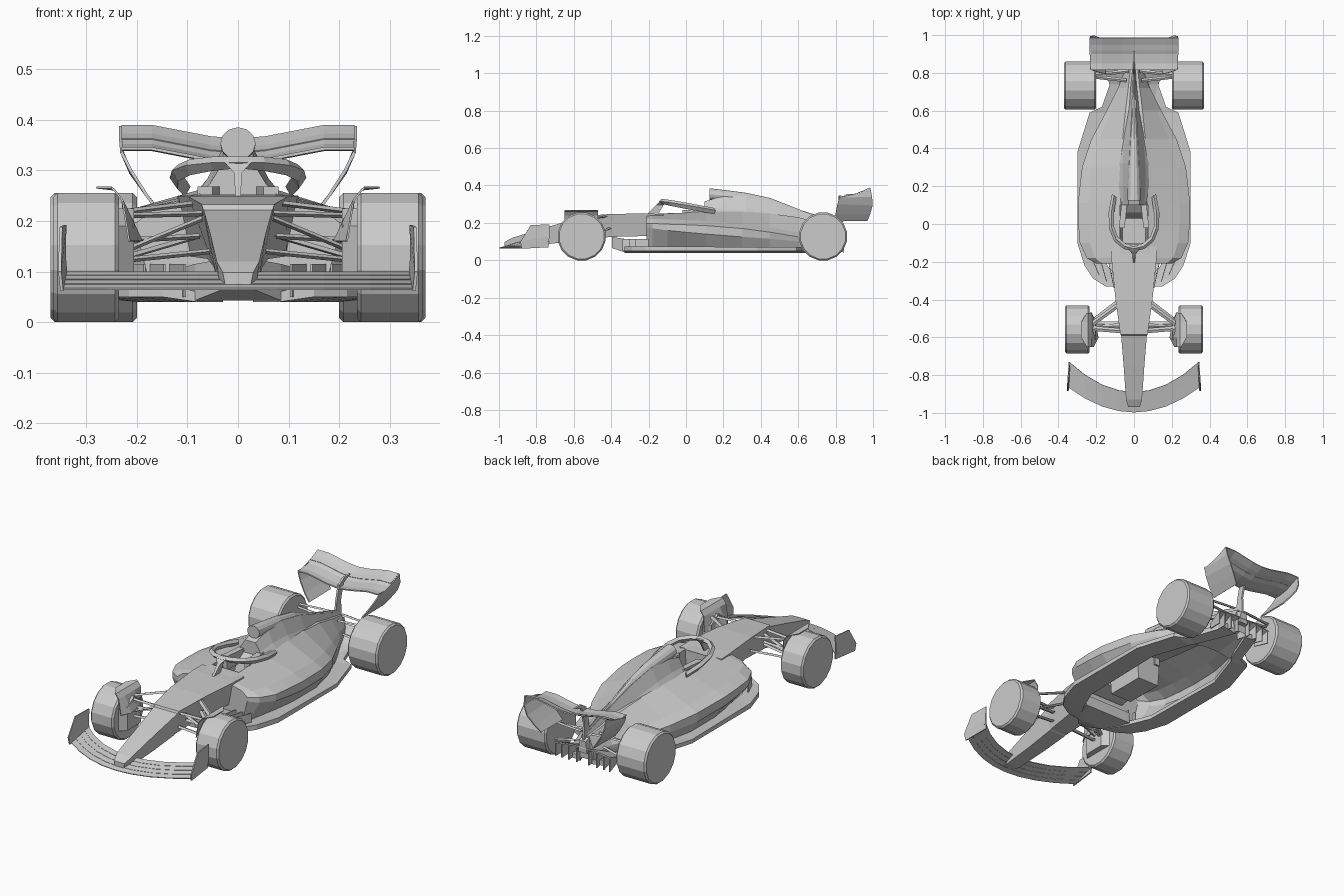
import bpy, bmesh, math
from mathutils import Vector

if "Cube" in bpy.data.objects:
    bpy.data.objects.remove(bpy.data.objects["Cube"])

GREY = bpy.data.materials.new("plain grey")
GREY.diffuse_color = (0.6, 0.6, 0.6, 1)
GREY.use_nodes = True
GREY.node_tree.nodes["Principled BSDF"].inputs["Base Color"].default_value = GREY.diffuse_color


def finish(name, bm, mirror=False, thick=0):
    bmesh.ops.recalc_face_normals(bm, faces=bm.faces[:])
    me = bpy.data.meshes.new(name)
    bm.to_mesh(me)
    bm.free()
    me.materials.append(GREY)
    ob = bpy.data.objects.new(name, me)
    bpy.context.collection.objects.link(ob)
    if thick:
        m = ob.modifiers.new("thickness", 'SOLIDIFY')
        m.thickness, m.offset = thick, 0
    if mirror:
        ob.modifiers.new("both sides", 'MIRROR').use_clip = False
    return ob


def loft(name, rows, ring=True, caps=(True, True), skip=(), **kw):
    """Skin a list of equal-length point rows."""
    bm = bmesh.new()
    vs = [[bm.verts.new(p) for p in r] for r in rows]
    n = len(rows[0])
    for i in range(len(rows) - 1):
        for j in range(n if ring else n - 1):
            if (i, j) not in skip:
                k = (j + 1) % n
                bm.faces.new((vs[i][j], vs[i][k], vs[i + 1][k], vs[i + 1][j]))
    if caps[0]:
        bm.faces.new(vs[0])
    if caps[1]:
        bm.faces.new(vs[-1])
    return finish(name, bm, **kw)


def sheet(name, rows, thick=0.006, mirror=False):
    return loft(name, rows, ring=False, caps=(False, False), thick=thick, mirror=mirror)


def rod(name, a, b, w=0.012, h=0.006, mirror=True):
    """Flat bladed strut between two points."""
    a, b = Vector(a), Vector(b)
    d = (b - a).normalized()
    side = d.cross(Vector((0, 0, 1))).normalized()
    up = side.cross(d)
    rows = [[p + side * w / 2, p + up * h / 2, p - side * w / 2, p - up * h / 2] for p in (a, b)]
    return loft(name, rows, mirror=mirror)


def wheel(name, y, x0, x1, r=0.1275):
    c, n = 0.008, 16
    rows = []
    for x, rr in ((x0, r - c), (x0 + c, r), (x1 - c, r), (x1, r - c)):
        rr /= math.cos(math.pi / n)
        rows.append([(x, y + rr * math.cos((k + .5) * math.tau / n),
                      r + rr * math.sin((k + .5) * math.tau / n)) for k in range(n)])
    loft(name, rows, mirror=True)


# Wheels
wheel("front_wheel", -0.558, 0.235, 0.365)
wheel("rear_wheel", 0.733, 0.2, 0.37)

# Nose and front chassis: y, top half width, bottom half width, top z, bottom z
nose = [(-0.97, .03, .025, .098, .072), (-0.93, .042, .036, .12, .07), (-0.75, .055, .042, .175, .085),
        (-0.59, .068, .047, .222, .105), (-0.585, .072, .047, .233, .108), (-0.4, .098, .06, .248, .125),
        (-0.2, .118, .095, .25, .13), (-0.12, .12, .1, .247, .15)]
loft("nose", [[(-t, y, zt), (t, y, zt), (b, y, zb), (-b, y, zb)] for y, t, b, zt, zb in nose])

# Side pod shell, open below: y, inner w, inner z, outer w, shoulder z, mid z, bottom w
pods = [(-0.21, .075, .245, .2, .222, .175, .17), (-0.18, .075, .248, .25, .222, .17, .19),
        (-0.1, .075, .25, .287, .218, .16, .2), (0.0, .075, .255, .295, .215, .15, .22),
        (0.11, .075, .262, .297, .21, .14, .235), (0.3, .075, .262, .275, .195, .125, .235),
        (0.45, .06, .25, .225, .175, .115, .2), (0.6, .045, .23, .145, .15, .1, .14),
        (0.72, .03, .2, .085, .14, .1, .08), (0.82, .02, .18, .045, .13, .1, .04)]
rows = []
for y, wi, zi, wo, zs, zm, wb in pods:
    half = [(wi, zi), (wi + (wo - wi) * .75, zs), (wo, zs - .025), (wo, zm), (wb, .06)]
    rows.append([(-x, y, z) for x, z in half[::-1]] + [(0, y, zi)] + [(x, y, z) for x, z in half])
loft("side_pods", rows, ring=False, skip={(i, j) for i in (2, 3) for j in (4, 5)})

# Cockpit tub, seat and headrest
tub = [[(s * w, y, z) for s, y in ((-1, -.1), (1, -.1), (1, .11), (-1, .11))]
       for w, z in ((.062, .09), (.075, .252))]
loft("cockpit_tub", tub, caps=(True, False))
loft("seat", [[(-.05, y, .1), (.05, y, .1), (.05, y, z), (-.05, y, z)] for y, z in ((.03, .13), (.06, .22), (.1, .25))])
loft("headrest", [[(x, y, .2), (x, y, .268), (x + .03, y, .268), (x + .03, y, .2)]
                  for x, y in ((.05, -.02), (.042, .05), (.035, .12))], mirror=True)

# Floor edge strip: y, inner w, outer w, top z
floor = [(-0.33, .08, .15, .075), (-0.29, .1, .215, .075), (-0.22, .14, .262, .075), (-0.1, .19, .3, .075),
         (0.38, .2, .3, .07), (0.59, .13, .235, .07), (0.62, .11, .17, .07), (0.82, .03, .1, .08)]
loft("floor_edge", [[(a, y, .06), (b, y, z), (b, y, .05), (a, y, .04)] for y, a, b, z in floor], mirror=True)
loft("front_splitter", [[(-w, y, zb), (w, y, zb), (w, y, z), (-w, y, z)]
                        for y, w, zb, z in ((-.395, .03, .065, .125), (-.33, .085, .043, .115), (-.2, .14, .043, .1))])
for i, x in enumerate((.135, .175, .215)):
    sheet(f"floor_fence_{i + 1}", [[(x - .03, -.34 + i * .035, z), (x, -.2, z)] for z in (.05, .115)], .004, True)

# Engine cover and air intake
cover = [(.1, .09, .24, .03, .315), (.2, .1, .235, .03, .345), (.32, .105, .225, .026, .345),
         (.48, .085, .2, .018, .31), (.63, .055, .17, .01, .258), (.82, .025, .13, .005, .19)]
loft("engine_cover", [[(-b, y, zb), (-(b + t) * .46, y, zb + (zt - zb) * .45), (-t, y, zt), (t, y, zt),
                       ((b + t) * .46, y, zb + (zt - zb) * .45), (b, y, zb)] for y, b, zb, t, zt in cover])
intake = [(.125, .035, .353, .032), (.22, .033, .343, .031), (.32, .028, .332, .029),
          (.45, .02, .308, .025), (.62, .01, .248, .018), (.8, .004, .2, .01)]
loft("air_intake", [[(w * math.cos(k * math.tau / 12), y, z + h * math.sin(k * math.tau / 12)) for k in range(12)]
                    for y, w, z, h in intake])

# Halo hoop and its centre pillar
path = [(.105, .15, .268), (.12, .06, .285), (.118, -.02, .3), (.095, -.08, .31), (.05, -.118, .315), (0, -.13, .316)]
path += [(-x, y, z) for x, y, z in path[-2::-1]]
rows = []
for x, y, z in path:
    d = Vector((x, y - .06, 0)).normalized() * .015
    c = Vector((x, y, z))
    rows.append([c + d, c + Vector((0, 0, .012)), c - d, c - Vector((0, 0, .012 + abs(x) * .08))])
loft("halo_hoop", rows)
loft("halo_pillar", [[(-w, y - l, z), (w, y - l, z), (w * .6, y + l, z), (-w * .6, y + l, z)]
                     for y, z, w, l in ((-.18, .245, .005, .03), (-.14, .295, .008, .02), (-.12, .32, .03, .015))])

# Front wing: four elements bent along the span
span = [-.345, -.26, -.17, -.08, 0, .08, .17, .26, .345]
lead = lambda x: -.997 + 1.1 * x * x
trail = lambda x: -.89 + 1.35 * x * x
for i in range(4):
    rows = []
    for f, dz in ((i / 4, 0), ((i + 1.02) / 4, .007)):
        rows.append([(x, lead(x) + (trail(x) - lead(x)) * f, .066 + .0085 * i + dz) for x in span])
    sheet(f"front_wing_element_{i + 1}", rows, .004)
sheet("front_wing_endplate", [[(.348, -.88, .062), (.338, -.735, .07)], [(.352, -.885, .1), (.343, -.73, .13)],
                              [(.35, -.83, .188), (.342, -.73, .192)]], .006, True)

# Front suspension arms, brake ducts and wheel winglets
for i, (a, b) in enumerate((((.085, -.43, .235), (.25, -.55, .215)), ((.07, -.565, .215), (.25, -.55, .21)),
                            ((.08, -.41, .17), (.25, -.54, .12)), ((.055, -.56, .14), (.25, -.55, .12)),
                            ((.07, -.54, .205), (.25, -.545, .13)), ((.075, -.53, .17), (.25, -.53, .16)))):
    rod(f"front_arm_{i + 1}", a, b, .026, .011)
loft("front_brake_duct", [[(x, y, z) for y, z in ((-.555 - l, .07), (-.555 + l, .07), (-.555 + l, .19), (-.555, .225), (-.555 - l, .19))]
                          for x, l in ((.205, .055), (.245, .095))], mirror=True)
sheet("wheel_winglet", [[(a, y0, .16), (.228, y0, .24), (.245, y0, .262), (b, y0, .266)]
                        for y0, a, b in ((-.65, .215, .25), (-.6, .19, .28), (-.52, .205, .28), (-.47, .225, .25))], .004, True)

# Rear suspension arms and gearbox
for i, (a, b) in enumerate((((.04, .76, .18), (.215, .78, .18)), ((.03, .81, .19), (.215, .79, .19)),
                            ((.04, .76, .12), (.215, .78, .09)))):
    rod(f"rear_arm_{i + 1}", a, b, .02, .01)
loft("gearbox", [[(-w, y, .1), (w, y, .1), (w * .7, y, z), (-w * .7, y, z)]
                 for y, w, z in ((.7, .05, .19), (.8, .032, .18), (.845, .025, .16))])

# Diffuser with fins
sheet("diffuser_ramp", [[(-w, y, z - .012), (-w * .4, y, z), (w * .4, y, z), (w, y, z - .012)]
                        for y, w, z in ((.6, .11, .06), (.74, .13, .085), (.845, .16, .125))])
for i, x in enumerate((.035, .08, .12, .155)):
    sheet(f"diffuser_fin_{i + 1}", [[(x * .9, .76, .085), (x * .9, .76, .055)], [(x, .845, .115), (x, .845, .042)]], .005, True)

# Rear wing: spoon-shaped main plane and flap
wing_x = [-.23, -.17, -.11, -.055, 0, .055, .11, .17, .23]
lift = lambda x: .027 * min(1, max(0, (abs(x) - .03) / .14))
sheet("rear_wing_main", [[(x, y, z + lift(x)) for x in wing_x]
                         for y, z in ((.815, .316), (.85, .314), (.9, .322), (.925, .333))], .006)
sheet("rear_wing_flap", [[(x, y, z + lift(x)) for x in wing_x]
                         for y, z in ((.92, .333), (.95, .343), (.985, .36))], .006)
sheet("rear_wing_endplate", [[(.232, .93, .362), (.232, .985, .388)], [(.23, .82, .336), (.23, .995, .34)],
                             [(.212, .81, .3), (.212, .998, .295)], [(.18, .8, .25), (.18, .985, .25)],
                             [(.15, .795, .21), (.15, .97, .212)]], .006, True)
loft("wing_pylon", [[(-.005, y, z), (.005, y, z), (.005, y + l, z), (-.005, y + l, z)]
                    for y, z, l in ((.79, .16, .05), (.8, .25, .035), (.82, .33, .035), (.86, .355, .055))])
